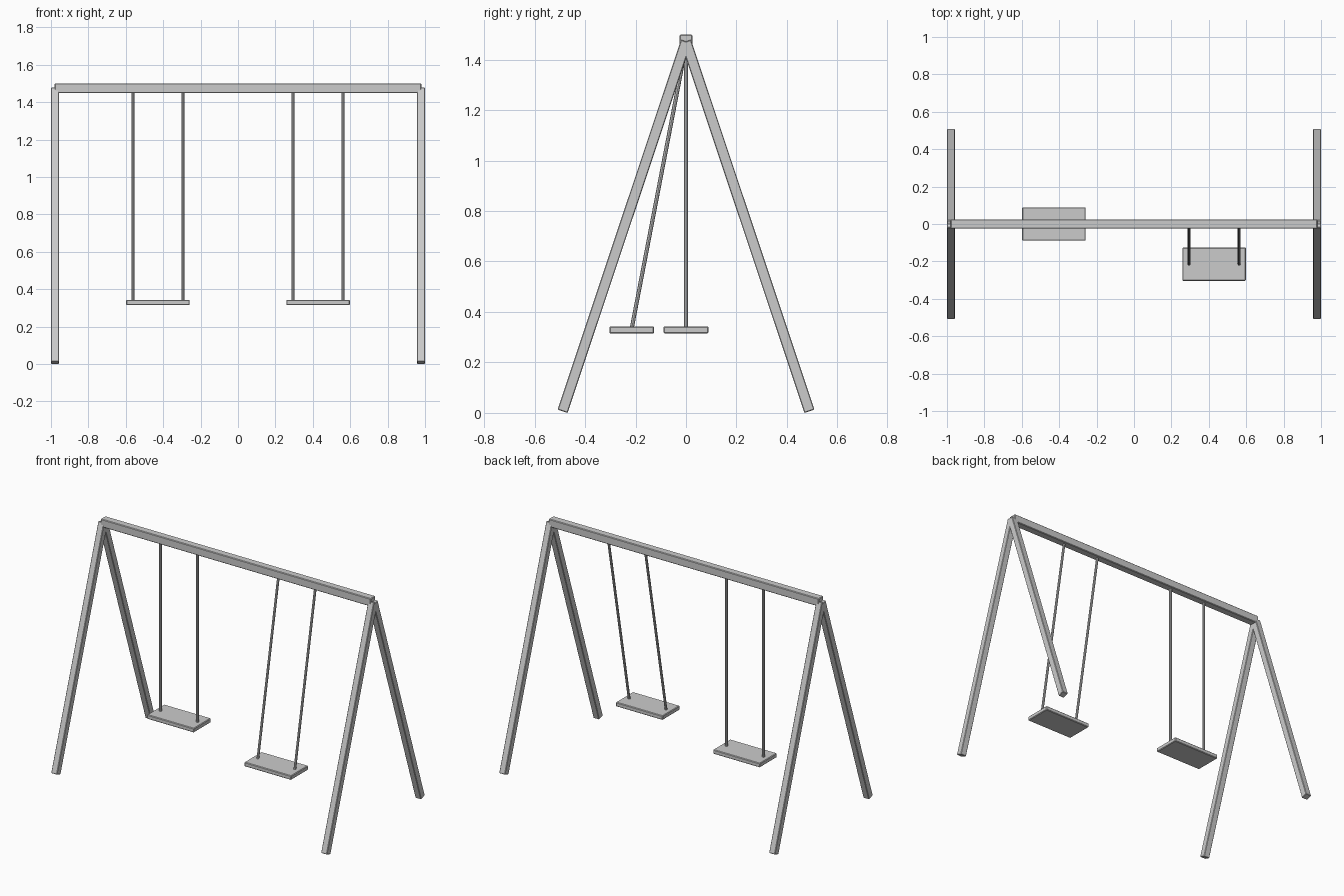
import bpy, bmesh
from mathutils import Vector, Matrix

if "Cube" in bpy.data.objects:
    bpy.data.objects.remove(bpy.data.objects["Cube"])


def add_mesh(name, bm):
    mesh = bpy.data.meshes.new(name)
    bm.to_mesh(mesh)
    bm.free()
    ob = bpy.data.objects.new(name, mesh)
    bpy.context.collection.objects.link(ob)
    return ob


def box(name, size, matrix, bevel):
    bm = bmesh.new()
    bmesh.ops.create_cube(bm, size=1, matrix=Matrix.Diagonal((*size, 1)))
    bmesh.ops.bevel(bm, geom=bm.edges[:], offset=bevel, segments=1,
                    affect='EDGES')
    bm.transform(matrix)
    return add_mesh(name, bm)


def aim(a, b):
    # matrix at the midpoint with z along a-b, x kept level
    z = (b - a).normalized()
    x = Vector((1, 0, 0))
    y = z.cross(x)
    m = Matrix((x, y, z)).transposed().to_4x4()
    m.translation = (a + b) / 2
    return m


def rope(name, a, b, radius=0.008):
    bm = bmesh.new()
    bmesh.ops.create_cone(bm, cap_ends=True, segments=8, radius1=radius,
                          radius2=radius, depth=(b - a).length)
    bm.transform(aim(a, b))
    return add_mesh(name, bm)


# top beam
box("top_beam", (1.96, 0.05, 0.052), Matrix.Translation((0, 0, 1.474)), 0.004)

# A-frame legs
for sx, side in ((-1, "left"), (1, "right")):
    for sy, end in ((-1, "front"), (1, "back")):
        a = Vector((sx * 0.979, sy * 0.489, 0.0065))
        b = Vector((sx * 0.979, 0, 1.472))
        box(f"{end}_{side}_leg", (0.042, 0.042, (b - a).length), aim(a, b), 0.003)

# swings: left hangs straight, right is swung forward
for cx, cy, side in ((-0.428, 0, "left"), (0.428, -0.215, "right")):
    box(f"{side}_seat", (0.34, 0.178, 0.028),
        Matrix.Translation((cx, cy, 0.329)), 0.004)
    for i, dx in enumerate((-0.134, 0.134)):
        rope(f"{side}_rope_{i + 1}", Vector((cx + dx, cy, 0.335)),
             Vector((cx + dx, 0, 1.455)))
